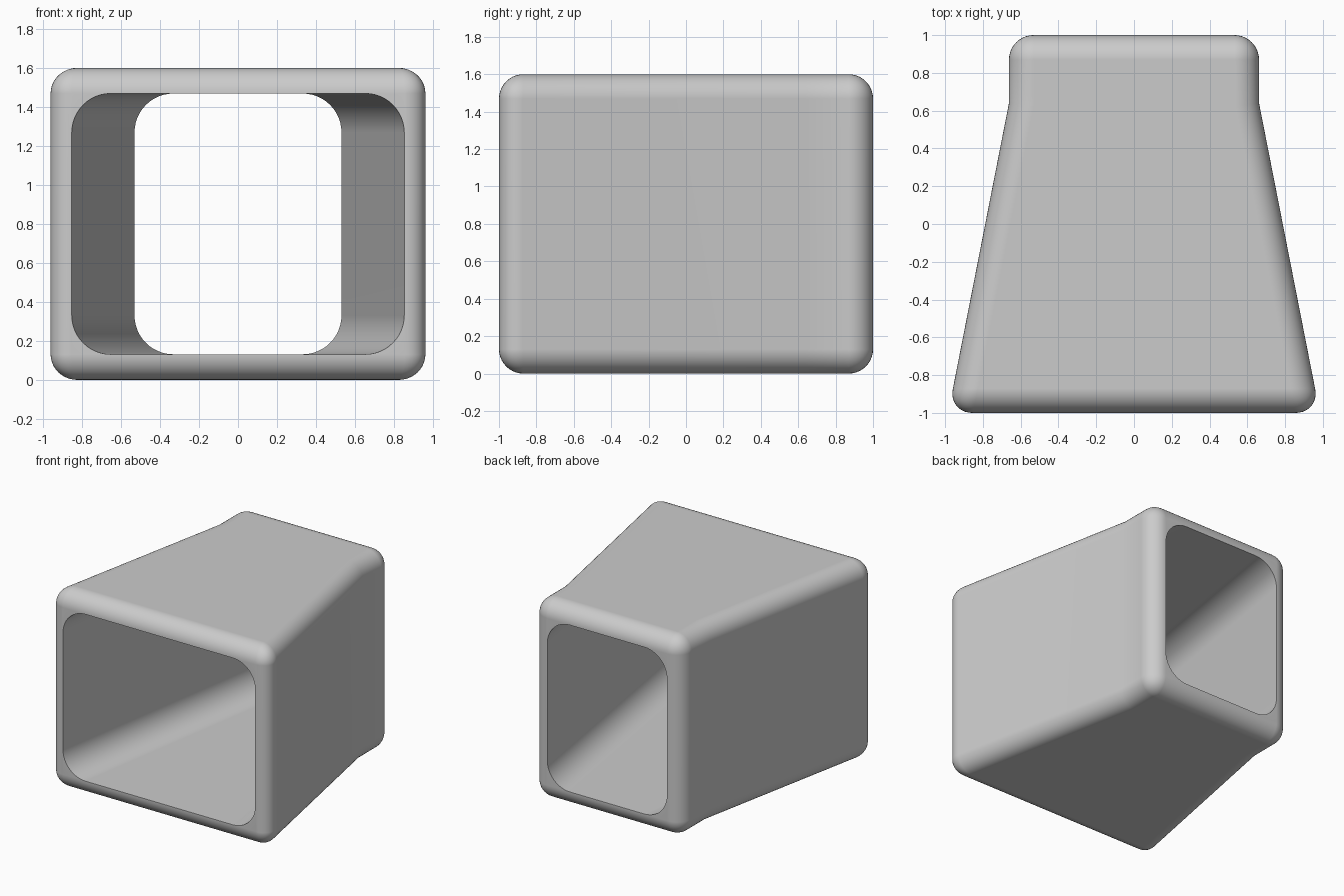
import bpy
import bmesh
from math import sin, cos, pi, radians

if "Cube" in bpy.data.objects:
    bpy.data.objects.remove(bpy.data.objects["Cube"], do_unlink=True)

HEIGHT, ROUND = 1.6, 0.13
FRONT_HALF, BACK_HALF, KINK_Y = 0.984, 0.662, 0.64


def make_material(name, colour):
    mat = bpy.data.materials.new(name)
    mat.use_nodes = True
    mat.diffuse_color = colour
    mat.node_tree.nodes["Principled BSDF"].inputs["Base Color"].default_value = colour
    return mat


def loft(name, start, end):
    """Closed solid between two matching outlines."""
    bm = bmesh.new()
    a = [bm.verts.new(p) for p in start]
    b = [bm.verts.new(p) for p in end]
    bm.faces.new(a)
    bm.faces.new(b)
    for i in range(len(a)):
        j = (i + 1) % len(a)
        bm.faces.new((a[i], a[j], b[j], b[i]))
    bmesh.ops.recalc_face_normals(bm, faces=bm.faces)
    mesh = bpy.data.meshes.new(name)
    bm.to_mesh(mesh)
    bm.free()
    obj = bpy.data.objects.new(name, mesh)
    bpy.context.collection.objects.link(obj)
    return obj


def opening(y, radius=0.2, steps=12):
    """Rounded rectangle across the tunnel at depth y."""
    t = (y + 1) / 2
    half = (FRONT_HALF * (1 - t) + BACK_HALF * t) - ROUND - 0.001
    tall = HEIGHT / 2 - ROUND - 0.001
    points = []
    for corner, (sx, sz) in enumerate([(1, 1), (-1, 1), (-1, -1), (1, -1)]):
        for k in range(steps + 1):
            a = (corner + k / steps) * pi / 2
            points.append((sx * (half - radius) + radius * cos(a), y,
                           HEIGHT / 2 + sz * (tall - radius) + radius * sin(a)))
    return points


# Outer shell: tapered plan with a straight neck at the back
right_side = [(FRONT_HALF, -1), (BACK_HALF, KINK_Y), (BACK_HALF, 1)]
plan = right_side + [(-x, y) for x, y in reversed(right_side)]
shell = loft("tapered_shell", [(x, y, 0) for x, y in plan],
             [(x, y, HEIGHT) for x, y in plan])
shell.data.materials.append(make_material("light grey", (0.6, 0.6, 0.6, 1)))

# Tunnel through the shell
cutter = loft("tunnel_cutter", opening(-1.1), opening(1.1))
cutter.hide_render = True

bevel = shell.modifiers.new("rounded_edges", "BEVEL")
bevel.width, bevel.segments = ROUND, 10
bevel.limit_method, bevel.angle_limit = "ANGLE", radians(30)
cut = shell.modifiers.new("tunnel", "BOOLEAN")
cut.object, cut.solver = cutter, "EXACT"

bpy.context.view_layer.objects.active = shell
shell.select_set(True)
cutter.select_set(False)
for name in ("rounded_edges", "tunnel"):
    bpy.ops.object.modifier_apply(modifier=name)
bpy.data.objects.remove(cutter, do_unlink=True)

# Smooth curves, crisp rims
bpy.ops.object.shade_smooth_by_angle(angle=radians(35))
weighted = shell.modifiers.new("flat_panels", "WEIGHTED_NORMAL")
weighted.keep_sharp = True
